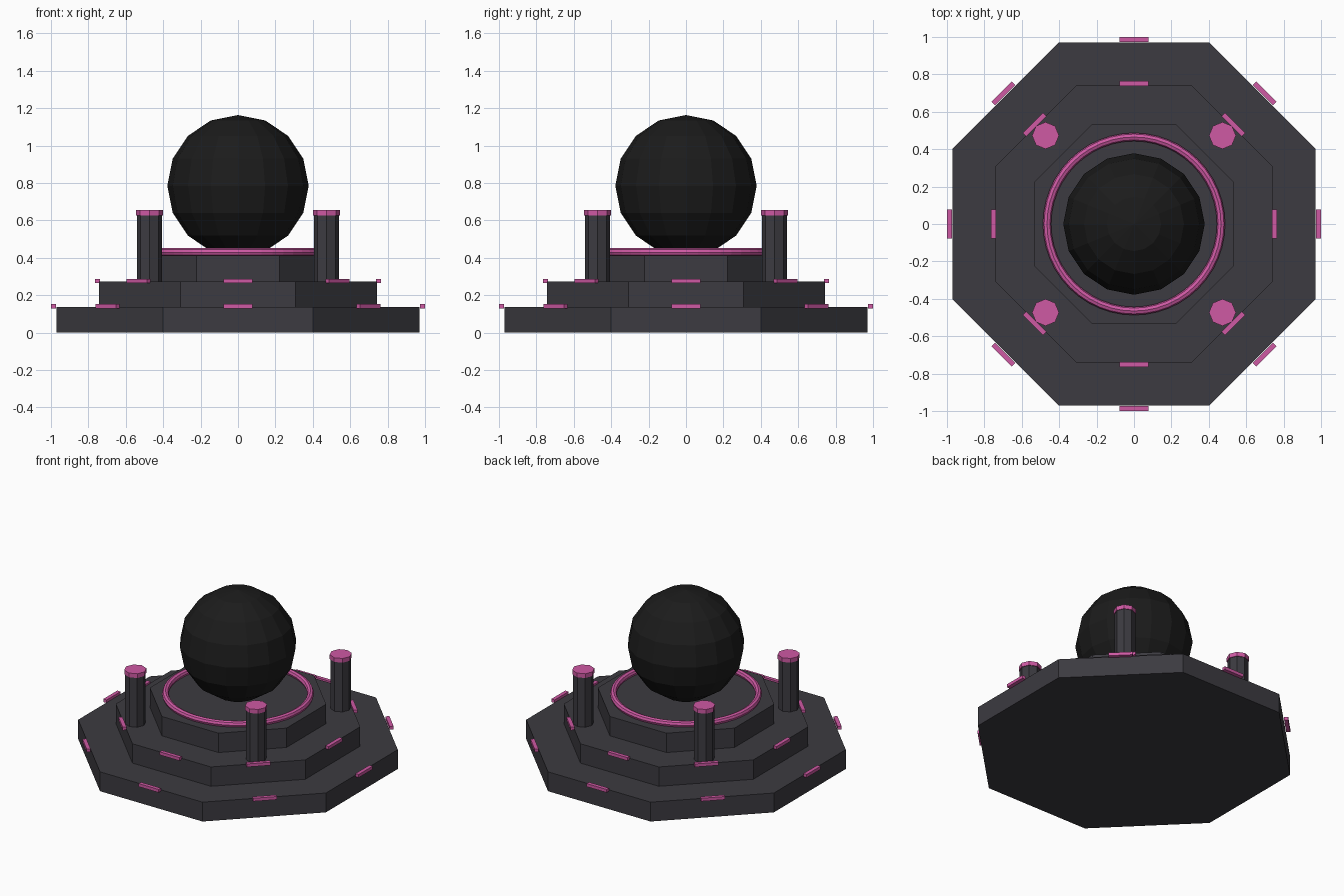
import bpy
from math import radians, cos, sin, sqrt

cube = bpy.data.objects.get("Cube")
if cube:
    bpy.data.objects.remove(cube, do_unlink=True)


def make_material(name, rgb):
    m = bpy.data.materials.new(name)
    m.use_nodes = True
    m.diffuse_color = (*rgb, 1)
    m.node_tree.nodes["Principled BSDF"].inputs["Base Color"].default_value = (*rgb, 1)
    return m


stone = make_material("dark grey stone", (0.045, 0.043, 0.052))
black = make_material("black", (0.011, 0.011, 0.011))
pink = make_material("glowing pink", (0.62, 0.1, 0.37))


def finish(name, mat):
    ob = bpy.context.object
    ob.name = ob.data.name = name
    ob.data.materials.append(mat)
    return ob


def prism(name, mat, sides, radius, z0, z1, x=0, y=0, turn=0):
    bpy.ops.mesh.primitive_cylinder_add(
        vertices=sides, radius=radius, depth=z1 - z0,
        location=(x, y, (z0 + z1) / 2), rotation=(0, 0, radians(turn)))
    return finish(name, mat)


# Stepped octagonal platform, sized by distance from centre to flat side
STEP = 0.137
for i, (part, flat) in enumerate([("base_tier", 0.97), ("middle_tier", 0.742), ("top_tier", 0.535)]):
    prism(part, stone, 8, flat / cos(radians(22.5)), i * STEP, (i + 1) * STEP, turn=22.5)

# Light strips along the upper edge of the two lower tiers
for part, dist, z in [("base_light", 0.987, 0.141), ("middle_light", 0.752, 0.276)]:
    for k in range(8):
        a = radians(45 * k)
        bpy.ops.mesh.primitive_cube_add(
            size=1, location=(dist * cos(a), dist * sin(a), z), rotation=(0, 0, a))
        bpy.context.object.scale = (0.026, 0.155, 0.022)
        finish(f"{part}_{k + 1}", pink)

# Four pillars with caps
for sx, side in [(1, "left"), (-1, "right")]:
    for sy, end in [(-1, "front"), (1, "back")]:
        x, y = 0.473 * sx, 0.473 * sy
        prism(f"{end}_{side}_pillar", stone, 8, 0.067, 2 * STEP, 0.63, x, y)
        prism(f"{end}_{side}_pillar_cap", pink, 8, 0.072, 0.625, 0.655, x, y)

# Glowing ring around the sphere
bpy.ops.mesh.primitive_torus_add(
    major_segments=48, minor_segments=8, major_radius=0.465, minor_radius=0.022,
    location=(0, 0, 0.429))
finish("ring", pink)

# Faceted sphere resting on the top tier
bpy.ops.mesh.primitive_uv_sphere_add(segments=16, ring_count=8, radius=0.378, location=(0, 0, 0.785))
finish("sphere", black)
